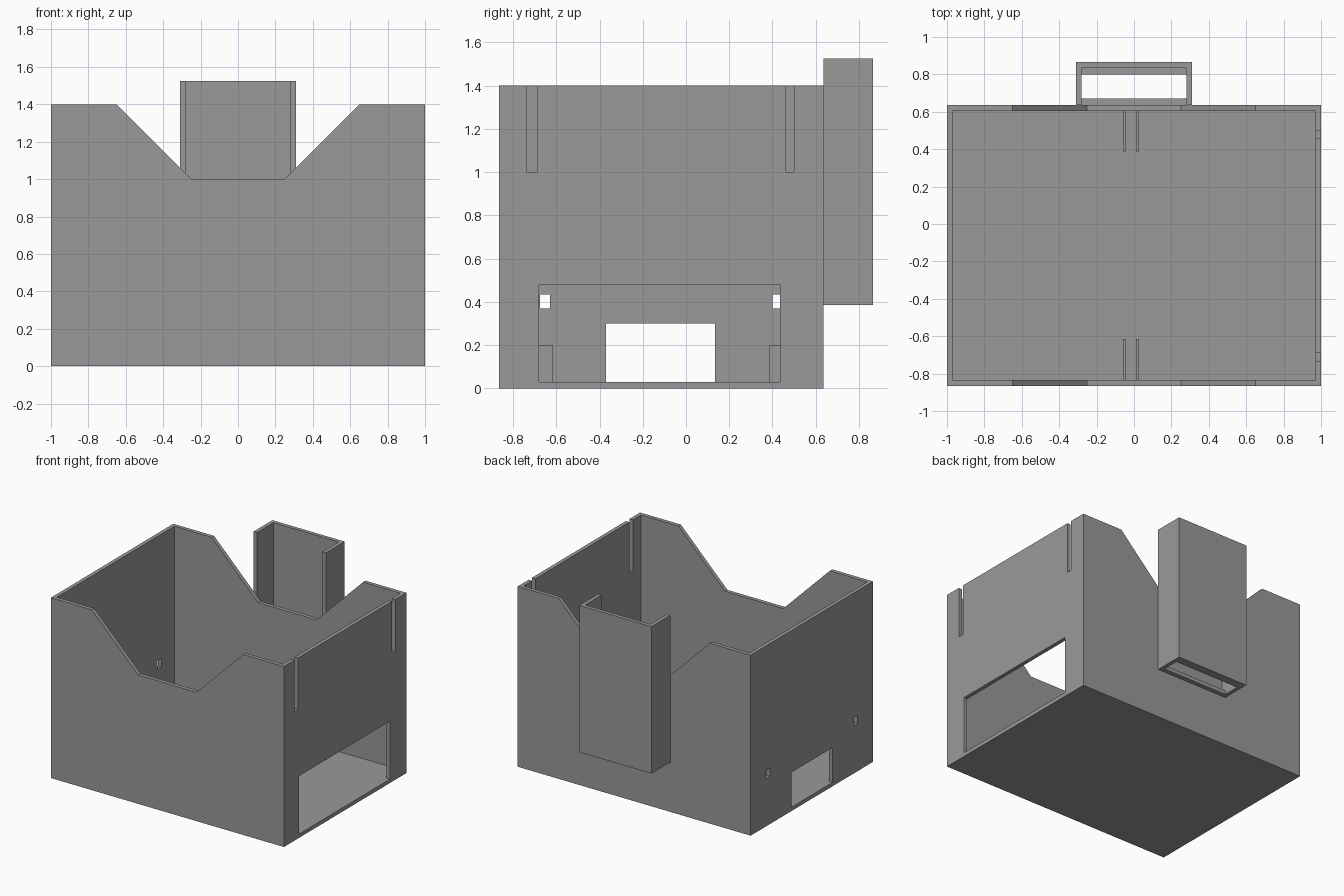
import bpy, bmesh
from mathutils import Vector

if "Cube" in bpy.data.objects:
    bpy.data.objects.remove(bpy.data.objects["Cube"])

grey = bpy.data.materials.new("plain_grey")
grey.diffuse_color = (0.32, 0.32, 0.32, 1)
grey.use_nodes = True
grey.node_tree.nodes["Principled BSDF"].inputs["Base Color"].default_value = grey.diffuse_color

X, Y0, Y1, H, T = 1.0, -0.865, 0.635, 1.4, 0.03   # box extents, height, wall thickness


def prism(name, points, offset):
    """Extrude a closed outline along an offset vector."""
    bm = bmesh.new()
    face = bm.faces.new([bm.verts.new(p) for p in points])
    ext = bmesh.ops.extrude_face_region(bm, geom=[face])
    verts = [g for g in ext["geom"] if isinstance(g, bmesh.types.BMVert)]
    bmesh.ops.translate(bm, verts=verts, vec=Vector(offset))
    bmesh.ops.recalc_face_normals(bm, faces=bm.faces)
    mesh = bpy.data.meshes.new(name)
    bm.to_mesh(mesh)
    bm.free()
    mesh.materials.append(grey)
    ob = bpy.data.objects.new(name, mesh)
    bpy.context.collection.objects.link(ob)
    return ob


def block(name, x0, x1, y0, y1, z0, z1):
    return prism(name, [(x0, y0, z0), (x1, y0, z0), (x1, y1, z0), (x0, y1, z0)],
                 (0, 0, z1 - z0))


def cut(target, cutter):
    """Subtract a cutter, apply it, and remove the cutter."""
    cutter.hide_render = True
    mod = target.modifiers.new("cut", "BOOLEAN")
    mod.operation, mod.solver, mod.object = "DIFFERENCE", "EXACT", cutter
    bpy.context.view_layer.objects.active = target
    bpy.ops.object.modifier_apply(modifier=mod.name)
    bpy.data.objects.remove(cutter)


# open-topped box
tray = block("open_box", -X, X, Y0, Y1, 0, H)
cut(tray, block("cavity", -X + T, X - T, Y0 + T, Y1 - T, T, H + 0.2))

# sloped notches in the front and back walls
notch = [(-0.25, 1.0), (0.25, 1.0), (0.65, H), (0.65, H + 0.2), (-0.65, H + 0.2), (-0.65, H)]
cut(tray, prism("notch", [(x, -1.2, z) for x, z in notch], (0, 2.4, 0)))

# right wall: wide opening and two slots from the rim
for y0, y1, z0, z1 in ((-0.68, 0.435, T, 0.48),
                       (-0.735, -0.69, 1.0, H + 0.2), (0.46, 0.50, 1.0, H + 0.2)):
    cut(tray, block("right_cut", X - 0.1, X + 0.1, y0, y1, z0, z1))

# left wall: small doorway and two peg holes
for y0, y1, z0, z1 in ((-0.37, 0.135, T, 0.30),
                       (-0.675, -0.63, 0.37, 0.435), (0.40, 0.445, 0.37, 0.435)):
    cut(tray, block("left_cut", -X - 0.1, -X + 0.1, y0, y1, z0, z1))

# pairs of low guide ribs on the front and back walls
for x in (-0.06, 0.01):
    block("front_rib", x, x + 0.018, Y0 + T, -0.615, T, 0.2)
    block("back_rib", x, x + 0.018, 0.387, Y1 - T, T, 0.2)

# back chute: U-shaped channel against the back wall
W, B, Z0, Z1 = 0.31, 0.865, 0.385, 1.525
outline = [(-W, Y1), (-W, B), (W, B), (W, Y1),
           (W - T, Y1), (W - T, B - T), (-W + T, B - T), (-W + T, Y1)]
prism("back_chute", [(x, y, Z0) for x, y in outline], (0, 0, Z1 - Z0))

# lips around the chute's bottom slot
block("chute_inner_lip", -W + T, W - T, Y1, 0.67, Z0, Z0 + T)
block("chute_outer_lip", -W + T, W - T, 0.80, B - T, Z0, Z0 + T)
